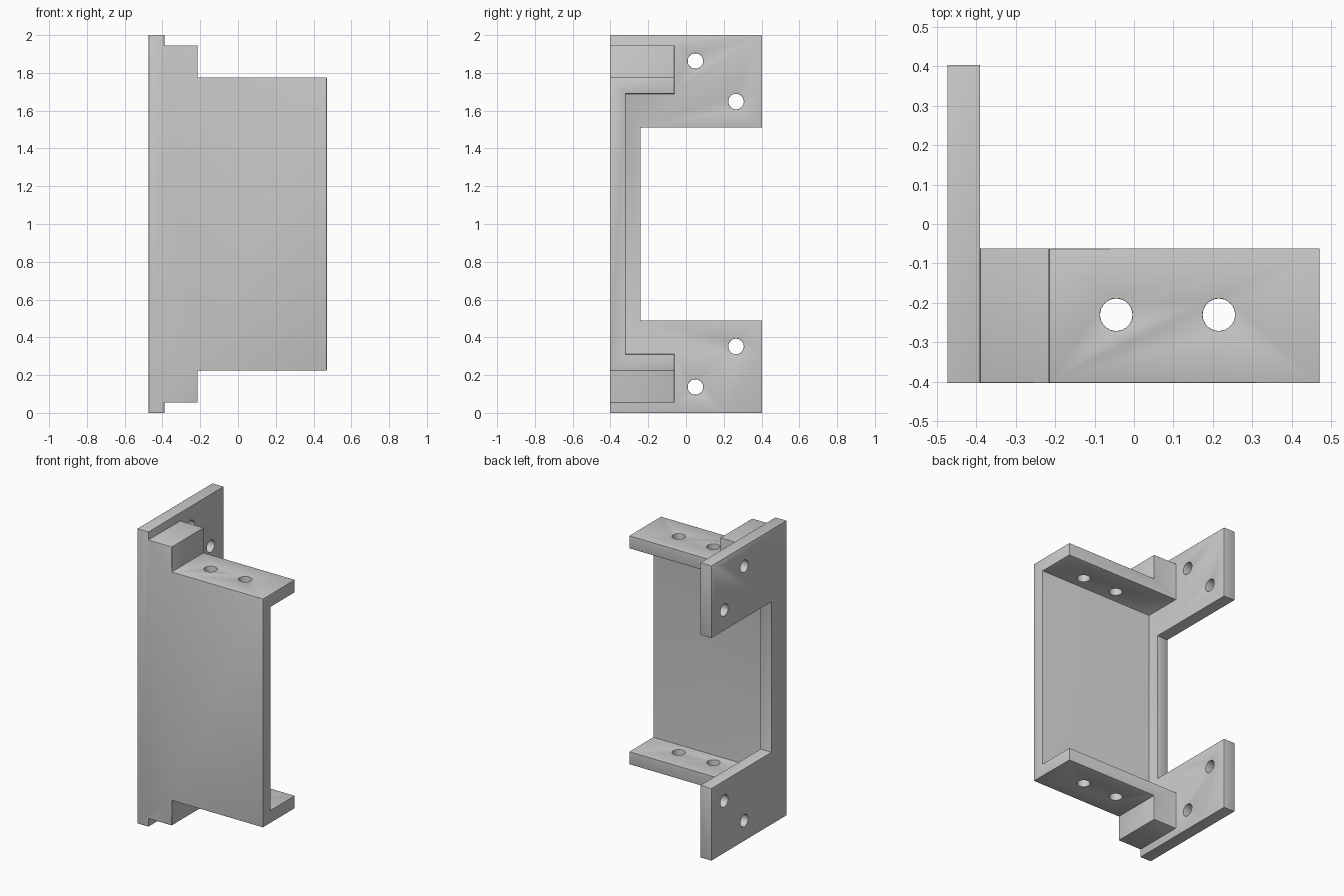
import bpy, bmesh
from mathutils import Matrix, Vector

cube = bpy.data.objects.get("Cube")
if cube:
    bpy.data.objects.remove(cube, do_unlink=True)

grey = bpy.data.materials.new("plain_grey")
grey.use_nodes = True
colour = (0.6, 0.6, 0.6, 1)
grey.diffuse_color = colour
grey.node_tree.nodes["Principled BSDF"].inputs["Base Color"].default_value = colour


def add_object(name, bm):
    bmesh.ops.recalc_face_normals(bm, faces=bm.faces)
    mesh = bpy.data.meshes.new(name)
    bm.to_mesh(mesh)
    bm.free()
    mesh.materials.append(grey)
    obj = bpy.data.objects.new(name, mesh)
    bpy.context.scene.collection.objects.link(obj)
    return obj


def box(name, low, high):
    low, high = Vector(low), Vector(high)
    bm = bmesh.new()
    bmesh.ops.create_cube(bm, size=1, matrix=Matrix.LocRotScale(
        (low + high) / 2, None, high - low))
    return add_object(name, bm)


def drill(name, centre, axis, depth):
    bm = bmesh.new()
    turn = Vector(axis).to_track_quat("Z", "Y")
    bmesh.ops.create_cone(bm, cap_ends=True, segments=32, radius1=0.041,
                          radius2=0.041, depth=depth,
                          matrix=Matrix.LocRotScale(centre, turn, None))
    return add_object(name, bm)


# Main levels shared by the outline and the cuts
MID = 1.0
LEFT, PLATE, STEP, RIGHT = -0.473, -0.39, -0.215, 0.47
FRONT, WALL, FLANGE, BACK = -0.403, -0.32, -0.062, 0.403

# Stepped front outline, mirrored top to bottom and extruded backwards
upper = [(RIGHT, 0.775), (STEP, 0.775), (STEP, 0.945),
         (PLATE, 0.945), (PLATE, 1.0), (LEFT, 1.0)]
outline = [(x, MID + h) for x, h in upper]
outline += [(x, MID - h) for x, h in reversed(upper)]
bm = bmesh.new()
face = bm.faces.new([bm.verts.new((x, FRONT, z)) for x, z in outline])
extruded = bmesh.ops.extrude_face_region(bm, geom=[face])["geom"]
bmesh.ops.translate(bm, vec=(0, BACK - FRONT, 0),
                    verts=[v for v in extruded if isinstance(v, bmesh.types.BMVert)])
bracket = add_object("mounting_bracket", bm)

# Space behind the flanges, channel between them, and side plate notch
cutters = [
    box("rear_cutter", (PLATE, FLANGE, -1), (1, 1, 3)),
    box("channel_cutter", (PLATE, WALL, MID - 0.69), (1, 1, MID + 0.69)),
    box("notch_cutter", (-1, -0.24, MID - 0.51), (1, 1, MID + 0.51)),
]

# Bolt holes through both flanges and the side plate
for x in (-0.045, 0.215):
    cutters.append(drill("flange_drill", (x, -0.23, MID), (0, 0, 1), 3))
for side in (-1, 1):
    for y, h in ((0.05, 0.863), (0.265, 0.648)):
        cutters.append(drill("plate_drill", (LEFT, y, MID + side * h), (1, 0, 0), 0.5))

for cutter in cutters:
    cutter.hide_render = True
    cut = bracket.modifiers.new(cutter.name, "BOOLEAN")
    cut.operation = "DIFFERENCE"
    cut.solver = "EXACT"
    cut.object = cutter

# Merge flat faces, then round every edge and inner corner
flat = bracket.modifiers.new("merge_flat", "DECIMATE")
flat.decimate_type = "DISSOLVE"
flat.angle_limit = 0.02
rounding = bracket.modifiers.new("rounding", "BEVEL")
rounding.width = 0.012
rounding.segments = 3
rounding.limit_method = "ANGLE"
rounding.angle_limit = 0.6

# Apply the cuts and shade smoothly
bpy.ops.object.select_all(action="DESELECT")
bracket.select_set(True)
bpy.context.view_layer.objects.active = bracket
bpy.ops.object.convert(target="MESH")
bpy.ops.object.shade_smooth_by_angle(angle=0.6)
for cutter in cutters:
    bpy.data.objects.remove(cutter, do_unlink=True)
